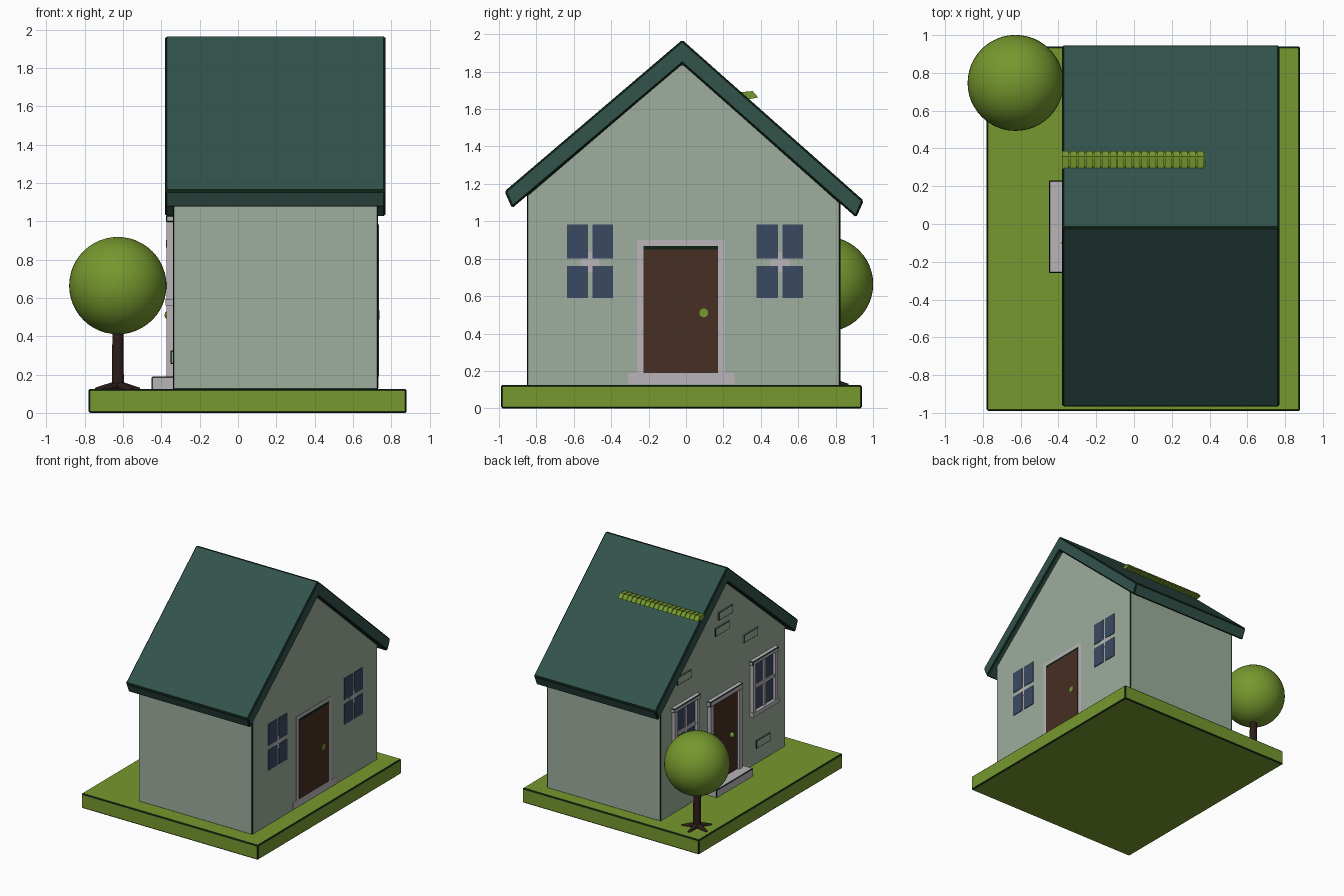
import bpy, bmesh, math
from mathutils import Vector

if "Cube" in bpy.data.objects:
    bpy.data.objects.remove(bpy.data.objects["Cube"])


def material(name, r, g, b):
    lin = lambda c: (c / 255 / 12.92) if c < 11 else ((c / 255 + 0.055) / 1.055) ** 2.4
    m = bpy.data.materials.new(name)
    m.diffuse_color = (lin(r), lin(g), lin(b), 1)
    m.use_nodes = True
    m.node_tree.nodes["Principled BSDF"].inputs["Base Color"].default_value = m.diffuse_color
    return m


WALL = material("pale sage wall", 158, 173, 157)
ROOF = material("teal roof", 50, 82, 75)
GRASS = material("grass green", 118, 152, 46)
EDGE = material("dark green edge", 12, 34, 20)
WHITE = material("off white trim", 184, 180, 184)
DOOR = material("door brown", 72, 46, 36)
GLASS = material("window blue", 58, 74, 98)
BARK = material("dark bark", 46, 30, 25)


def finish(name, bm, mat, edge=0.0):
    bmesh.ops.recalc_face_normals(bm, faces=bm.faces)
    me = bpy.data.meshes.new(name)
    bm.to_mesh(me)
    bm.free()
    me.materials.append(mat)
    ob = bpy.data.objects.new(name, me)
    bpy.context.collection.objects.link(ob)
    if edge:  # narrow dark chamfer along the hard edges
        me.materials.append(EDGE)
        mod = ob.modifiers.new("edge line", 'BEVEL')
        mod.width, mod.segments, mod.material = edge, 1, 1
    return ob


def prism(name, profile, x0, x1, mat, edge=0.0):
    """Extrude a (y, z) outline from x0 to x1."""
    bm = bmesh.new()
    face = bm.faces.new([bm.verts.new((x0, y, z)) for y, z in profile])
    ext = bmesh.ops.extrude_face_region(bm, geom=[face])["geom"]
    bmesh.ops.translate(bm, vec=(x1 - x0, 0, 0),
                        verts=[v for v in ext if isinstance(v, bmesh.types.BMVert)])
    return finish(name, bm, mat, edge)


def box(name, x0, x1, y0, y1, z0, z1, mat, edge=0.0):
    return prism(name, [(y0, z0), (y1, z0), (y1, z1), (y0, z1)], x0, x1, mat, edge)


def ball(name, centre, r, mat, seg=32):
    bm = bmesh.new()
    bmesh.ops.create_uvsphere(bm, u_segments=seg, v_segments=seg // 2, radius=r)
    bmesh.ops.translate(bm, vec=centre, verts=bm.verts)
    for f in bm.faces:
        f.smooth = True
    return finish(name, bm, mat)


def cone(name, a, b, r0, r1, mat, seg=12):
    a, b = Vector(a), Vector(b)
    bm = bmesh.new()
    bmesh.ops.create_cone(bm, cap_ends=True, segments=seg, radius1=r0, radius2=r1,
                          depth=(b - a).length)
    rot = (b - a).to_track_quat('Z', 'Y').to_matrix()
    bmesh.ops.rotate(bm, matrix=rot, verts=bm.verts)
    bmesh.ops.translate(bm, vec=(a + b) / 2, verts=bm.verts)
    for f in bm.faces:
        f.smooth = len(f.verts) == 4
    return finish(name, bm, mat)


# Lawn, walls and roof
box("lawn", -0.78, 0.88, -0.99, 0.94, 0, 0.125, GRASS, 0.008)
prism("walls", [(-0.85, 0.12), (0.825, 0.12), (0.825, 1.10), (-0.02, 1.85), (-0.85, 1.14)],
      -0.34, 0.73, WALL, 0.006)
prism("roof", [(-0.97, 1.16), (-0.93, 1.07), (-0.02, 1.84), (0.91, 1.02), (0.95, 1.11),
               (-0.02, 1.97)], -0.38, 0.77, ROOF, 0.01)

# Moss row on the back roof slope
prism("moss_strip", [(0.28, 1.68), (0.355, 1.688), (0.378, 1.662), (0.32, 1.655)],
      -0.375, 0.375, GRASS)
N = 18
step = 0.755 / N
for i in range(N):
    x = -0.38 + i * step
    prism(f"moss_tuft_{i + 1}", [(0.29, 1.69), (0.357, 1.696), (0.386, 1.662), (0.32, 1.65)],
          x, x + step * 0.82, GRASS)

# Modelled entrance on the -x gable
W = -0.34
box("door_step", -0.45, W + 0.02, -0.26, 0.23, 0.12, 0.19, WHITE, 0.005)
box("door", -0.355, W + 0.02, -0.19, 0.16, 0.19, 0.86, DOOR)
for i, (y0, y1) in enumerate([(-0.225, -0.185), (0.155, 0.195)]):
    box(f"door_jamb_{i + 1}", -0.373, W + 0.02, y0, y1, 0.19, 0.86, WHITE)
box("door_lintel", -0.376, W + 0.02, -0.235, 0.205, 0.86, 0.905, WHITE, 0.005)
ball("door_knob", (-0.362, -0.10, 0.51), 0.022, GRASS, 12)

# Framed windows on the -x gable
for n, cy in enumerate([-0.54, 0.51]):
    tag = f"window_{n + 1}"
    h = 0.165
    box(tag + "_glass", -0.35, W + 0.02, cy - h, cy + h, 0.58, 1.02, GLASS)
    for s in (-1, 1):
        c = cy + s * (h - 0.017)
        box(f"{tag}_side_{s + 2}", -0.372, W + 0.02, c - 0.018, c + 0.018, 0.58, 1.02, WHITE)
    box(tag + "_head", -0.376, W + 0.02, cy - h - 0.012, cy + h + 0.012, 0.995, 1.03, WHITE, 0.005)
    box(tag + "_sill", -0.378, W + 0.02, cy - h - 0.012, cy + h + 0.012, 0.56, 0.595, WHITE)
    box(tag + "_mullion", -0.362, W + 0.02, cy - 0.013, cy + 0.013, 0.59, 1.0, WHITE)
    box(tag + "_crossbar", -0.362, W + 0.02, cy - h, cy + h, 0.782, 0.808, WHITE)

# Raised bricks on the -x gable (centre y, centre z)
for i, (y, z) in enumerate([(-0.035, 1.57), (0.01, 1.45), (-0.375, 1.25), (0.52, 1.23),
                            (-0.54, 0.29)]):
    box(f"wall_brick_{i + 1}", -0.352, W + 0.02, y - 0.095, y + 0.095, z - 0.035, z + 0.035,
        WALL, 0.004)

# Flat painted door and windows on the +x gable
P = 0.73
box("painted_step", P - 0.01, P + 0.003, -0.31, 0.26, 0.13, 0.19, WHITE)
box("painted_door_frame", P - 0.01, P + 0.003, -0.262, 0.208, 0.19, 0.90, WHITE)
box("painted_door", P - 0.01, P + 0.006, -0.226, 0.172, 0.19, 0.85, DOOR)
box("painted_door_shadow_gap", P - 0.01, P + 0.006, -0.226, 0.172, 0.85, 0.868, EDGE)
cone("painted_knob", (P, 0.095, 0.51), (P + 0.009, 0.095, 0.51), 0.024, 0.024, GRASS, 16)
for n, cy in enumerate([-0.512, 0.503]):
    box(f"painted_window_cross_{n + 1}", P - 0.01, P + 0.003, cy - 0.05, cy + 0.05,
        0.725, 0.835, WHITE)
    for i, (y0, y1) in enumerate([(cy - 0.125, cy - 0.012), (cy + 0.012, cy + 0.122)]):
        for j, (z0, z1) in enumerate([(0.59, 0.762), (0.80, 0.982)]):
            box(f"painted_pane_{n + 1}_{i * 2 + j + 1}", P - 0.01, P + 0.006,
                y0, y1, z0, z1, GLASS)

# Round tree with roots
T = Vector((-0.627, 0.747, 0))
cone("tree_trunk", T + Vector((0, 0, 0.11)), T + Vector((0, 0, 0.45)), 0.032, 0.028, BARK)
ball("tree_crown", T + Vector((0, 0, 0.664)), 0.254, GRASS, 48)
for i in range(5):
    a = math.radians(72 * i + 20)
    cone(f"tree_root_{i + 1}", T + Vector((0, 0, 0.145)),
         T + Vector((0.12 * math.cos(a), 0.12 * math.sin(a), 0.122)), 0.024, 0.01, BARK, 8)
